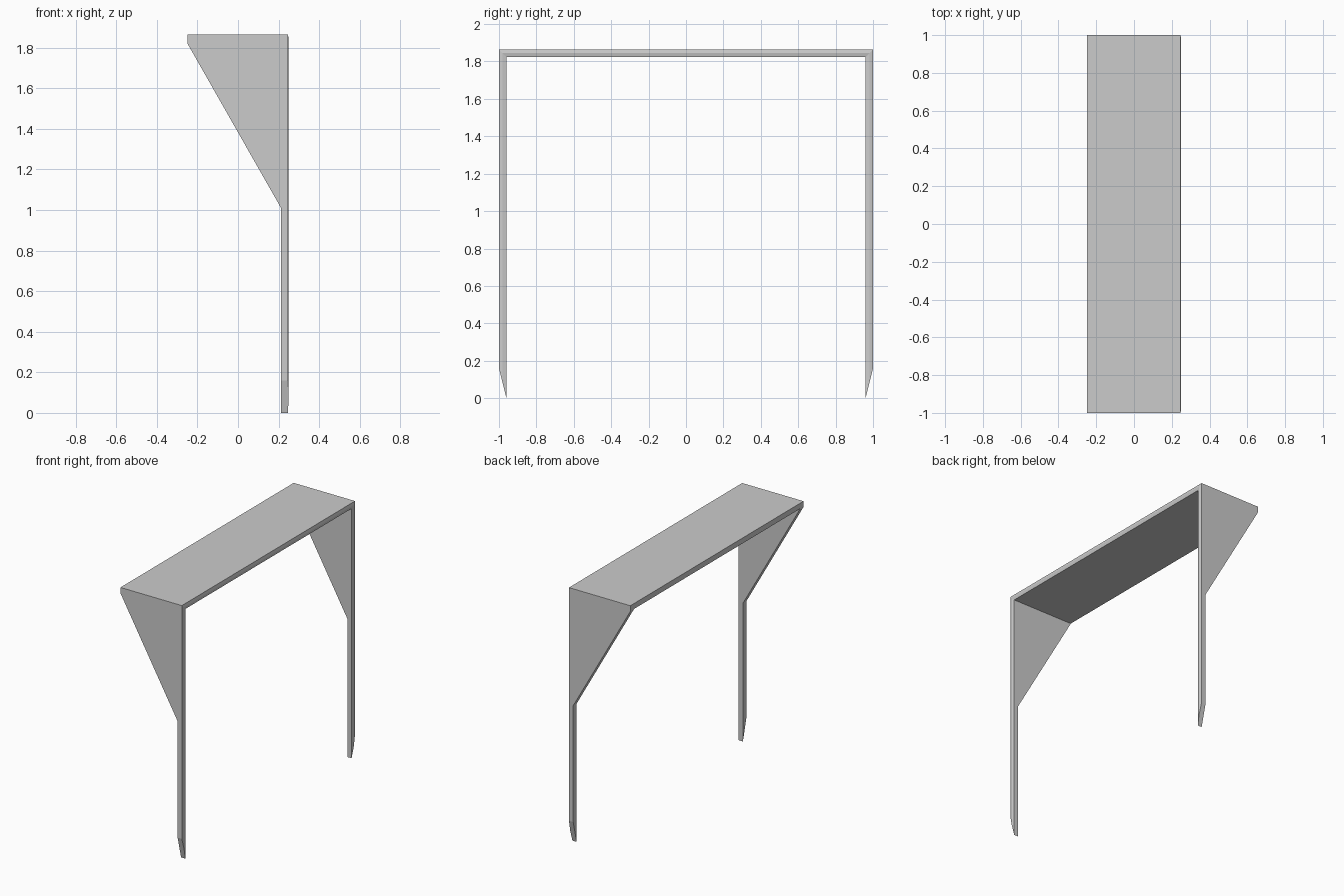
import bpy, bmesh

if "Cube" in bpy.data.objects:
    bpy.data.objects.remove(bpy.data.objects["Cube"])

FRONT, BACK, RIDGE = -0.25, 0.246, 0.25   # x positions of the slab edges
THICK, TOP, FOOT = 0.04, 1.864, 0.16


def u_path(bm, x, t):
    """U-shaped row of points; t runs from outer skin (0) to inner skin (1)."""
    y, foot, top = 1 - THICK * t, FOOT * (1 - t), TOP - THICK * t
    return [bm.verts.new((x, py, pz)) for py, pz in
            ((-y, foot), (-y, top), (y, top), (y, foot))]


def strip(bm, a, b):
    for i in range(3):
        bm.faces.new((a[i], a[i + 1], b[i + 1], b[i]))


def finish(bm, name):
    bmesh.ops.recalc_face_normals(bm, faces=bm.faces)
    mesh = bpy.data.meshes.new(name)
    bm.to_mesh(mesh)
    bm.free()
    obj = bpy.data.objects.new(name, mesh)
    bpy.context.collection.objects.link(obj)
    return obj


# Folded slab: table top and both sides, with pointed feet
bm = bmesh.new()
outer_f, inner_f = u_path(bm, FRONT, 0), u_path(bm, FRONT, 1)
outer_b, inner_b = u_path(bm, BACK, 0), u_path(bm, BACK, 1)
ridge = u_path(bm, RIDGE, 0.5)
strip(bm, outer_f, outer_b)
strip(bm, inner_f, inner_b)
strip(bm, outer_b, ridge)          # slightly raised back edge
strip(bm, ridge, inner_b)
bm.faces.new(outer_f + inner_f[::-1])
for i in (0, 3):                   # slanted foot faces
    bm.faces.new((outer_f[i], outer_b[i], ridge[i], inner_b[i], inner_f[i]))
frame = finish(bm, "console_frame")

# Cutter that leaves a slim leg and a triangular bracket on each side
bm = bmesh.new()
slope = (1.822 - 1.01) / (0.212 - FRONT)
profile = ((-0.4, -0.2), (0.212, -0.2), (0.212, 1.01),
           (-0.255, 1.01 + slope * 0.467 - 0.009), (-0.4, 1.81))
profile = ((-0.4, -0.2), (0.212, -0.2), (0.212, 1.01), (FRONT, 1.822), (-0.4, 1.822))
face = bm.faces.new([bm.verts.new((x, -1.2, z)) for x, z in profile])
ext = bmesh.ops.extrude_face_region(bm, geom=[face])
bmesh.ops.translate(bm, vec=(0, 2.4, 0),
                    verts=[v for v in ext["geom"] if isinstance(v, bmesh.types.BMVert)])
cutter = finish(bm, "side_cutter")
cutter.hide_render = True
cutter.hide_set(True)

cut = frame.modifiers.new("side_cut", "BOOLEAN")
cut.operation = "DIFFERENCE"
cut.solver = "EXACT"
cut.object = cutter

# Bake the cut and remove the helper
bpy.context.view_layer.objects.active = frame
frame.select_set(True)
bpy.ops.object.modifier_apply(modifier=cut.name)
bpy.data.objects.remove(cutter)
